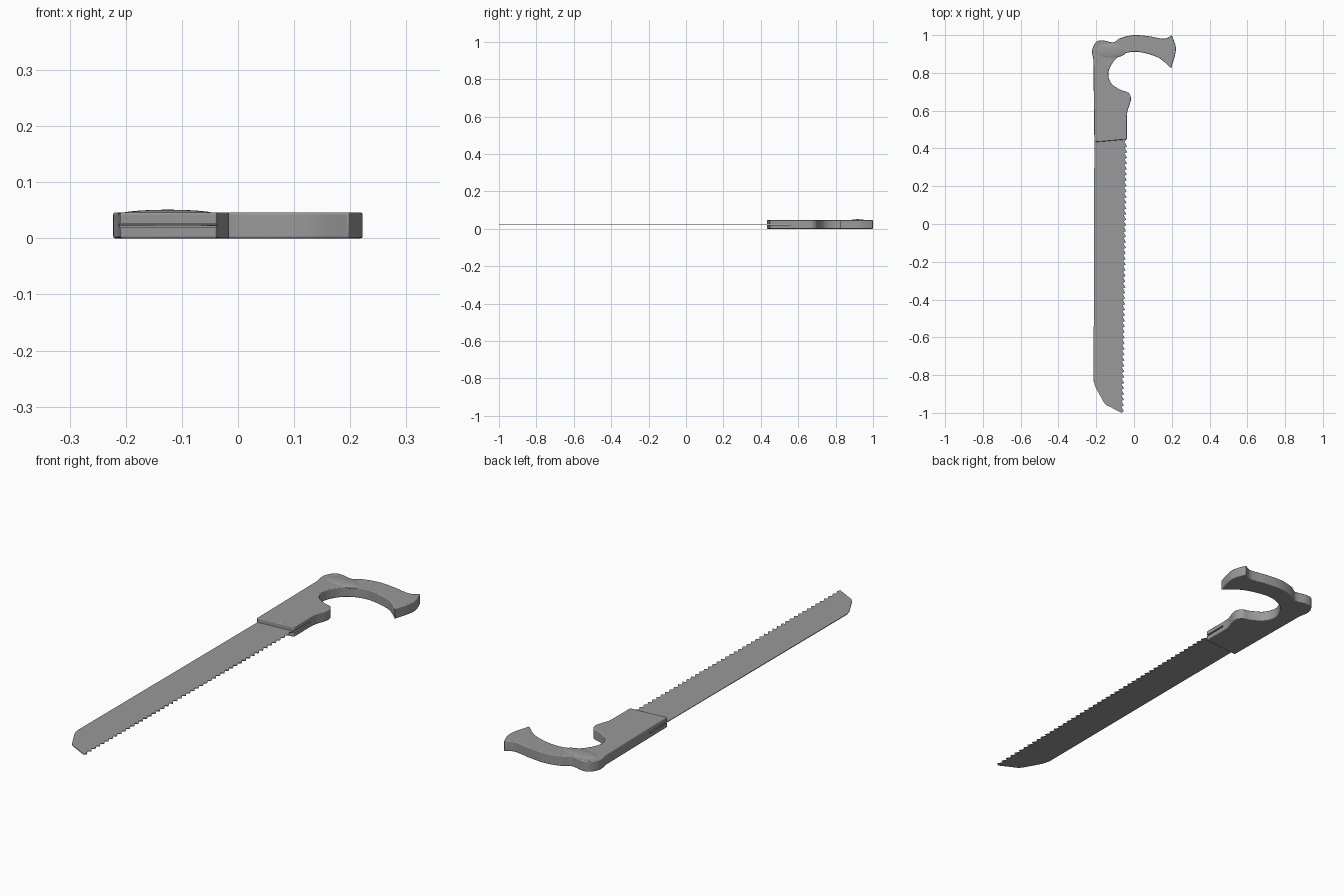
import bpy
import bmesh
from math import radians
from mathutils import Vector

if "Cube" in bpy.data.objects:
    bpy.data.objects.remove(bpy.data.objects["Cube"])

grey = bpy.data.materials.new("mid grey")
grey.use_nodes = True
colour = (0.32, 0.32, 0.32, 1)
grey.diffuse_color = colour
grey.node_tree.nodes["Principled BSDF"].inputs["Base Color"].default_value = colour


def smooth_path(points, steps=6):
    """Run a Catmull-Rom curve through the points, leaving out the last one."""
    pts = [Vector(p) for p in points]
    ends = [pts[0]] + pts + [pts[-1]]
    path = []
    for a, b, c, d in zip(ends, ends[1:], ends[2:], ends[3:]):
        for i in range(steps):
            t = i / steps
            path.append(b + 0.5 * t * ((c - a) + t * ((2*a - 5*b + 4*c - d)
                                       + t * (3*b - a - 3*c + d))))
    return path


def plate(name, outline, bottom, top):
    """Extrude a flat outline between two heights."""
    bm = bmesh.new()
    face = bm.faces.new([bm.verts.new((p[0], p[1], bottom)) for p in outline])
    result = bmesh.ops.extrude_face_region(bm, geom=[face])
    moved = [v for v in result["geom"] if isinstance(v, bmesh.types.BMVert)]
    bmesh.ops.translate(bm, verts=moved, vec=(0, 0, top - bottom))
    bmesh.ops.recalc_face_normals(bm, faces=bm.faces)
    mesh = bpy.data.meshes.new(name)
    bm.to_mesh(mesh)
    bm.free()
    mesh.materials.append(grey)
    obj = bpy.data.objects.new(name, mesh)
    bpy.context.collection.objects.link(obj)
    return obj


def shade(obj):
    bpy.ops.object.select_all(action="DESELECT")
    obj.select_set(True)
    bpy.context.view_layer.objects.active = obj
    bpy.ops.object.shade_smooth_by_angle(angle=radians(35))


# Handle outline: back and pommel, flared tip, inside of the hook, finger stop
back = [(-.215, .87), (-.222, .92), (-.2, .963), (-.165, .972), (-.11, .962),
        (-.07, .985), (0, 1), (.08, .994), (.16, .981), (.2, 1)]
tip = [(.2, 1), (.222, .925), (.197, .825)]
hook = [(.197, .825), (.12, .885), (0, .912), (-.09, .88), (-.135, .805),
        (-.12, .745), (-.07, .71), (-.03, .695), (-.016, .66), (-.034, .6),
        (-.037, .57)]
outline = [Vector((-.21, .433))]
for section in (back, tip, hook):
    outline += smooth_path(section)
outline += [Vector((-.037, .57)), Vector((-.037, .448))]
handle = plate("handle", outline, 0, .046)

bevel = handle.modifiers.new("rounded edges", "BEVEL")
bevel.width = .006
bevel.segments = 3
bevel.limit_method = "ANGLE"
bevel.angle_limit = radians(40)

# Slot that receives the blade
slot = plate("slot_cutter", [(-.3, .4), (.1, .4), (.1, .56), (-.3, .56)], .0195, .0265)
slot.hide_render = True
slot.hide_viewport = True
slot.display_type = "WIRE"
cut = handle.modifiers.new("blade slot", "BOOLEAN")
cut.operation = "DIFFERENCE"
cut.solver = "EXACT"
cut.object = slot
shade(handle)

# Low swelling on the upper face of the pommel
bpy.ops.mesh.primitive_uv_sphere_add(segments=32, ring_count=16, radius=1,
                                     location=(-.125, .918, .043))
swelling = bpy.context.object
swelling.name = "pommel_swelling"
swelling.scale = (.085, .04, .008)
swelling.data.materials.append(grey)
shade(swelling)

# Blade with a clipped nose and a row of saw teeth along one edge
blade_outline = [(-.208, .56), (-.21, .435), (-.214, -.83), (-.205, -.862),
                 (-.162, -.94), (-.148, -.958), (-.125, -.969), (-.065, -1)]
teeth = 48
heel, toe = Vector((-.036, .44)), Vector((-.054, -.99))
for i in range(teeth):
    point = toe.lerp(heel, i / teeth)
    root = toe.lerp(heel, (i + .75) / teeth) - Vector((.013, 0))
    blade_outline += [point, root]
blade_outline += [(-.042, .45), (-.042, .56)]
blade = plate("blade", blade_outline, .0215, .0245)
